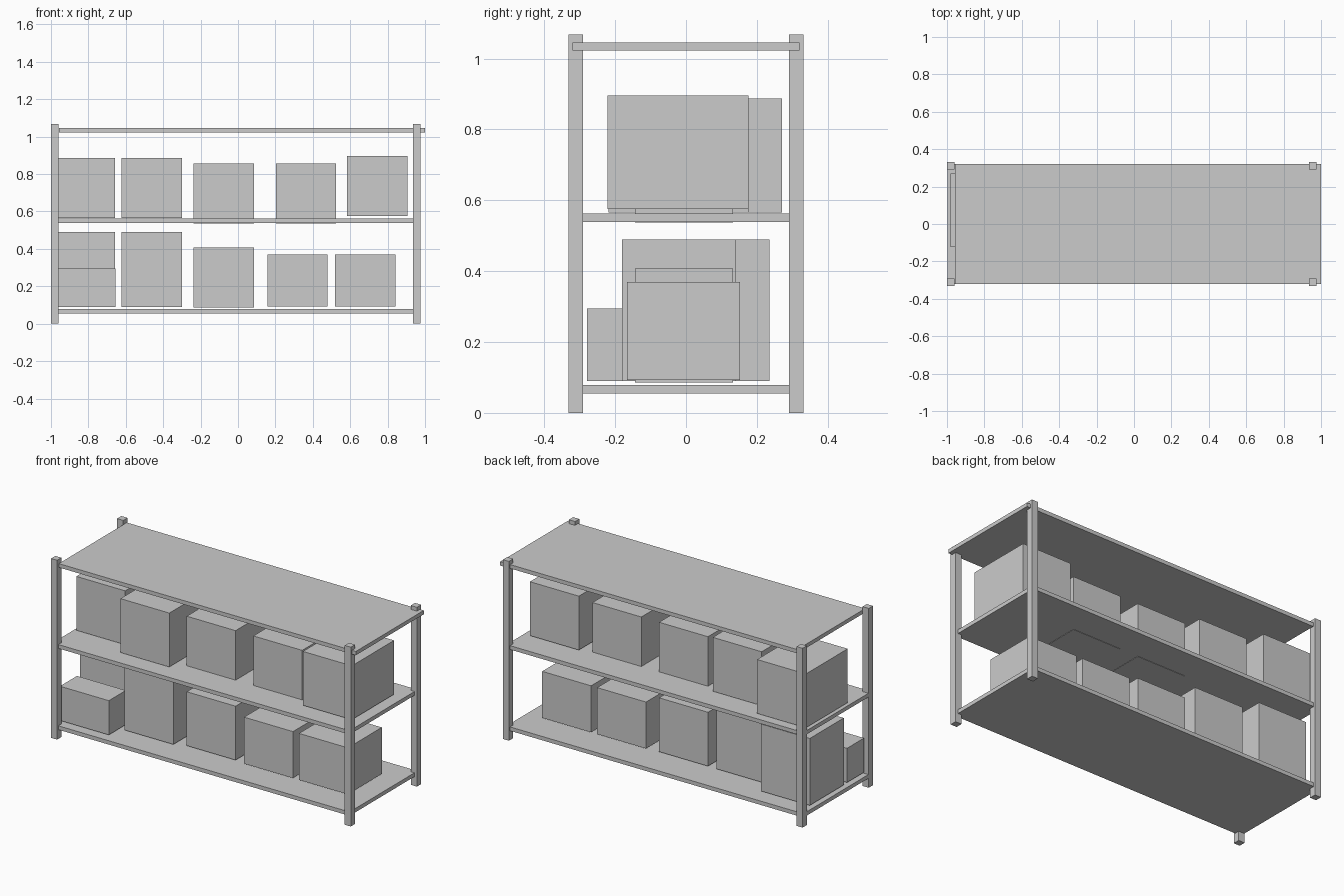
import bpy


def block(name, x, y, z):
    """Axis-aligned box from (min, max) ranges."""
    bpy.ops.mesh.primitive_cube_add(size=1, location=[(a + b) / 2 for a, b in (x, y, z)])
    ob = bpy.context.object
    ob.name = name
    ob.scale = [b - a for a, b in (x, y, z)]
    bpy.ops.object.transform_apply(location=False, rotation=False, scale=True)


# Corner posts
for side, x in (("left", -0.98), ("right", 0.955)):
    for end, y in (("front", -0.311), ("back", 0.311)):
        block(f"{end}_{side}_post", (x - 0.02, x + 0.02), (y - 0.02, y + 0.02), (0, 1.068))

# Shelf boards, the top one shifted to the right
for name, x0, z0 in (("bottom", -0.998, 0.055), ("middle", -0.998, 0.539), ("top", -0.957, 1.022)):
    block(f"{name}_shelf", (x0, x0 + 1.957), (-0.32, 0.32), (z0, z0 + 0.023))

# Stored boxes, all the same width: left x, y range, z range
WIDTH = 0.322
rows = {
    "lower": [
        (-0.98, (-0.085, 0.235), (0.09, 0.489)),
        (-0.977, (-0.28, -0.12), (0.09, 0.294)),
        (-0.622, (-0.18, 0.141), (0.09, 0.489)),
        (-0.237, (-0.144, 0.132), (0.086, 0.407)),
        (0.157, (-0.167, 0.152), (0.093, 0.37)),
        (0.519, (-0.167, 0.152), (0.093, 0.37)),
    ],
    "upper": [
        (-0.98, (-0.122, 0.271), (0.566, 0.887)),
        (-0.622, (-0.218, 0.176), (0.566, 0.887)),
        (-0.237, (-0.144, 0.132), (0.537, 0.857)),
        (0.202, (-0.144, 0.132), (0.537, 0.857)),
        (0.583, (-0.221, 0.176), (0.575, 0.896)),
    ],
}
for row, boxes in rows.items():
    for i, (x, y, z) in enumerate(boxes, 1):
        block(f"{row}_box_{i}", (x, x + WIDTH), y, z)
